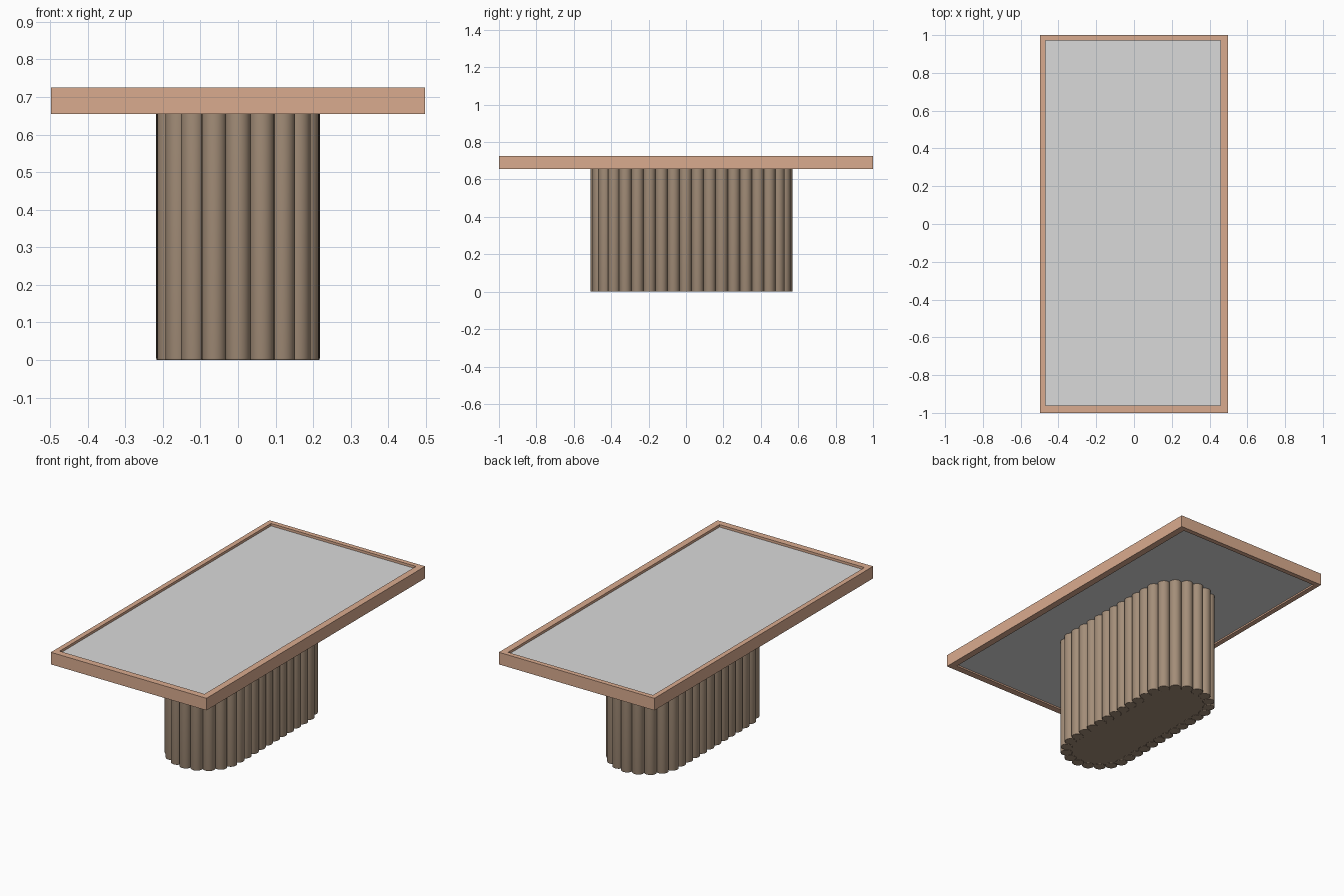
import bpy, bmesh, math

if "Cube" in bpy.data.objects:
    bpy.data.objects.remove(bpy.data.objects["Cube"])


def material(name, rgb):
    m = bpy.data.materials.new(name)
    m.diffuse_color = (*rgb, 1)
    m.use_nodes = True
    m.node_tree.nodes["Principled BSDF"].inputs["Base Color"].default_value = m.diffuse_color
    return m


FRAME = material("warm wood", (0.70, 0.41, 0.275))
PANEL = material("light grey", (0.70, 0.70, 0.70))
RIB = material("brown wood", (0.37, 0.27, 0.19))


def make(name, bm, mat):
    bmesh.ops.recalc_face_normals(bm, faces=bm.faces)
    me = bpy.data.meshes.new(name)
    bm.to_mesh(me)
    bm.free()
    me.materials.append(mat)
    ob = bpy.data.objects.new(name, me)
    bpy.context.collection.objects.link(ob)
    return ob


def loft(bm, rings):
    """Skin a stack of equal point rings and cap both ends."""
    vs = [[bm.verts.new(p) for p in r] for r in rings]
    n = len(vs[0])
    for a, b in zip(vs, vs[1:]):
        for i in range(n):
            j = (i + 1) % n
            f = bm.faces.new((a[i], a[j], b[j], b[i]))
            f.smooth = n > 4
    bm.faces.new(vs[0][::-1])
    bm.faces.new(vs[-1])


def rect(x0, x1, y0, y1, z):
    return [(x0, y0, z), (x1, y0, z), (x1, y1, z), (x0, y1, z)]


# Table top frame: closed rectangular ring
IN = (-0.469, 0.459, -0.962, 0.972)
OUT = (-0.498, 0.498, -1.0, 1.0)
Z0, Z1 = 0.655, 0.725
bm = bmesh.new()
loops = [[bm.verts.new(p) for p in rect(*r, z)]
         for r, z in ((OUT, Z0), (OUT, Z1), (IN, Z1), (IN, Z0))]
for k in range(4):
    a, b = loops[k], loops[(k + 1) % 4]
    for i in range(4):
        j = (i + 1) % 4
        bm.faces.new((a[i], a[j], b[j], b[i]))
make("top_frame", bm, FRAME)

# Recessed centre panel
bm = bmesh.new()
loft(bm, [rect(*IN, 0.664), rect(*IN, 0.711)])
make("top_panel", bm, PANEL)

# Pedestal path: a stadium running front to back
R, HALF, CY, TOP = 0.184, 0.323, 0.03, 0.664
ARC = math.pi * R / 2
QUARTER = ARC + HALF


def stadium(s):
    """Point at arc length s, starting at the middle of the front."""
    s %= 4 * QUARTER
    flip = 1
    if s > 2 * QUARTER:
        s, flip = 4 * QUARTER - s, -1
    if s < ARC:
        a = s / R
        x, y = R * math.sin(a), -HALF - R * math.cos(a)
    elif s < ARC + 2 * HALF:
        x, y = R, s - ARC - HALF
    else:
        a = (s - ARC - 2 * HALF) / R
        x, y = R * math.cos(a), HALF + R * math.sin(a)
    return flip * x, y + CY


# Solid core
bm = bmesh.new()
pts = [stadium(4 * QUARTER * i / 152) for i in range(152)]
loft(bm, [[(x, y, z) for x, y in pts] for z in (0.001, TOP)])
core = make("pedestal_core", bm, RIB)

# Half-round ribs all around the core, softly shaded at the foot
COUNT, RAD, SIDES = 38, 0.0335, 24
bm = bmesh.new()
for k in range(COUNT):
    cx, cy = stadium(4 * QUARTER * k / COUNT)
    rings = []
    for r, z in ((RAD - 0.003, 0.0), (RAD - 0.0008, 0.0012), (RAD, 0.004), (RAD, TOP)):
        rings.append([(cx + r * math.cos(2 * math.pi * i / SIDES),
                       cy + r * math.sin(2 * math.pi * i / SIDES), z)
                      for i in range(SIDES)])
    loft(bm, rings)
make("pedestal_ribs", bm, RIB)
